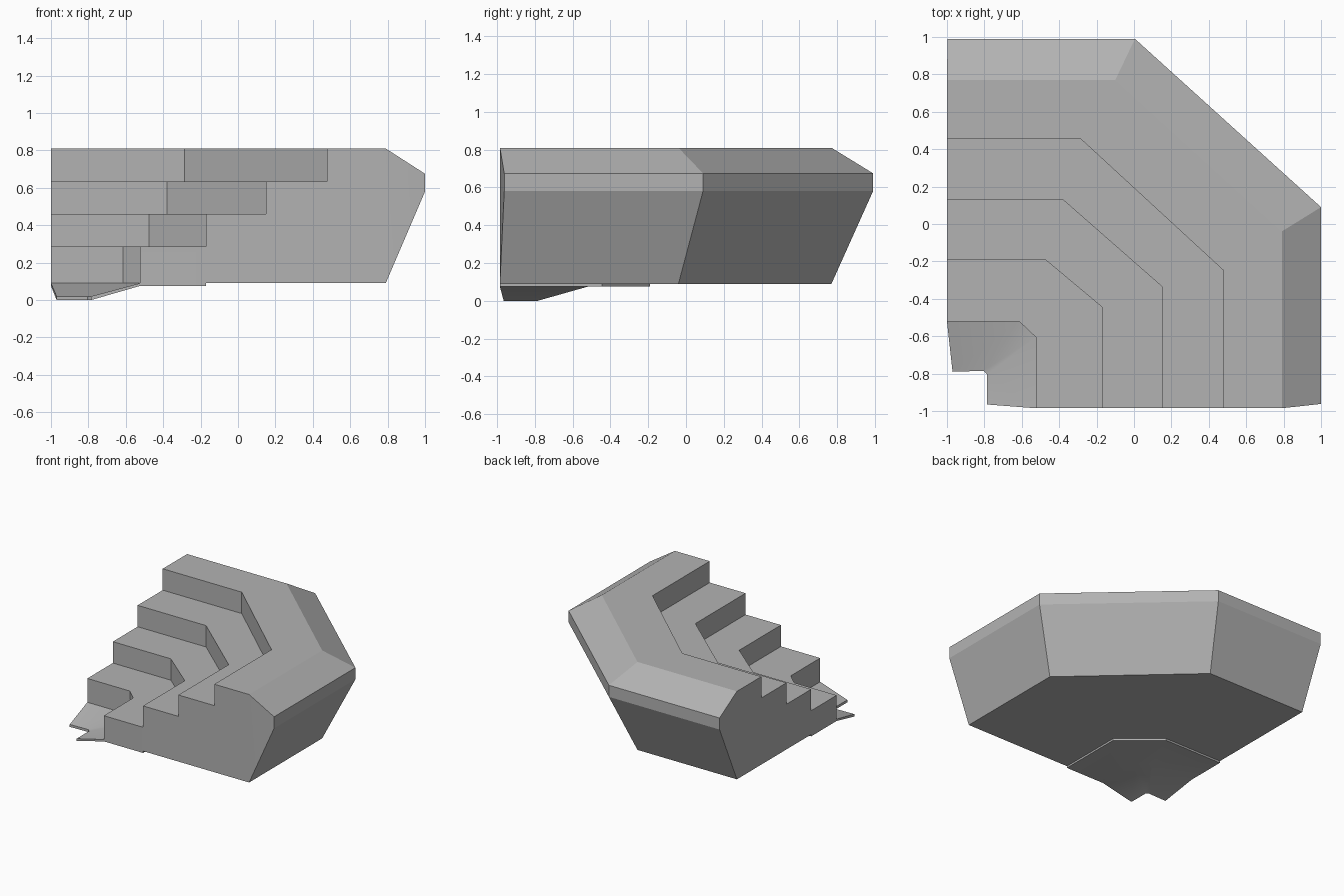
import bpy
import bmesh
import math

cube = bpy.data.objects.get("Cube")
if cube:
    bpy.data.objects.remove(cube, do_unlink=True)

grey = bpy.data.materials.new("concrete_grey")
grey.use_nodes = True
colour = (0.45, 0.45, 0.45, 1)
grey.diffuse_color = colour
grey.node_tree.nodes["Principled BSDF"].inputs["Base Color"].default_value = colour

LEFT, FRONT = -1.0, -0.985


def ring(back, ax, bx, by, left=LEFT, front=FRONT, start=None):
    """Plan line of one edge: back run, diagonal, side run."""
    return [(left, start or back), (ax, back), (bx, by), (bx, front)]


# Plan lines, from the innermost lip to the outer wall
lip = ring(-0.785, -0.805, -0.785, -0.805, left=-0.97, front=-0.965, start=-0.79)
step1 = ring(-0.52, -0.615, -0.525, -0.605)
step2 = ring(-0.19, -0.475, -0.17, -0.445)
step3 = ring(0.13, -0.38, 0.15, -0.335)
step4 = ring(0.455, -0.285, 0.475, -0.245)
crest = ring(0.77, -0.10, 0.79, -0.04)
outer = ring(0.99, 0.005, 1.0, 0.09, left=-0.997, front=-0.962)

# Closed cross-section: plan line and height
section = [
    (lip, 0.02), (step1, 0.09), (step1, 0.285), (step2, 0.285),
    (step2, 0.46), (step3, 0.46), (step3, 0.635), (step4, 0.635),
    (step4, 0.81), (crest, 0.81), (outer, 0.675), (outer, 0.58),
    (crest, 0.09), (step2, 0.09), (step2, 0.075), (step1, 0.075), (lip, 0.0),
]

# Sweep the section along the four stations
bm = bmesh.new()
stations = [[bm.verts.new((*line[s], z)) for line, z in section] for s in range(4)]
count = len(section)
for a, b in zip(stations, stations[1:]):
    for i in range(count):
        j = (i + 1) % count
        bm.faces.new((a[i], a[j], b[j], b[i]))

# End caps: lip, stepped body and outer bevel
for end in (stations[0], stations[-1]):
    bm.faces.new((end[0], end[1], end[15], end[16]))
    bm.faces.new(end[1:10] + end[12:16])
    bm.faces.new(end[9:13])
bmesh.ops.recalc_face_normals(bm, faces=bm.faces)

mesh = bpy.data.meshes.new("corner_stand")
bm.to_mesh(mesh)
bm.free()
mesh.materials.append(grey)
stand = bpy.data.objects.new("corner_stand", mesh)
bpy.context.collection.objects.link(stand)

# Soft shading only across the shallow lip
bpy.ops.object.select_all(action="DESELECT")
stand.select_set(True)
bpy.context.view_layer.objects.active = stand
bpy.ops.object.shade_smooth_by_angle(angle=math.radians(20))
